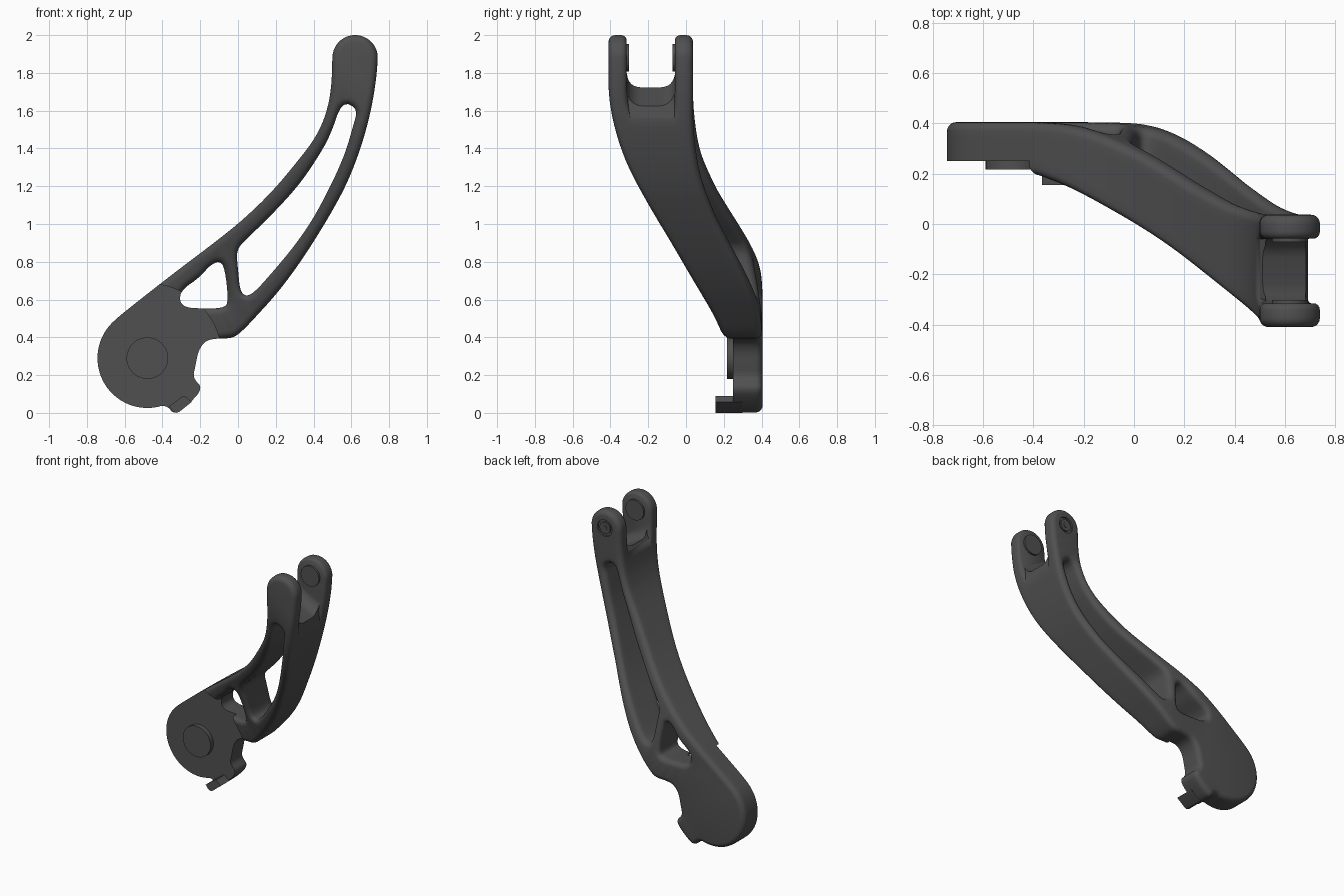
import bpy, bmesh
from math import sin, cos, pi, radians
from mathutils import Matrix, Vector

if "Cube" in bpy.data.objects:
    bpy.data.objects.remove(bpy.data.objects["Cube"])

T = 0.6       # working thickness before the body is swept to its final depth
R = 0.036     # edge rounding
LUG = 0.097   # fork lug thickness
SX, SZ = 0.614, 0.789   # direction along the arm
HUB = (-0.48, 0.29)
PIN = (0.62, 1.88)

dark = bpy.data.materials.new("dark_grey")
dark.diffuse_color = (.08, .08, .08, 1)
dark.use_nodes = True
dark.node_tree.nodes["Principled BSDF"].inputs["Base Color"].default_value = dark.diffuse_color


def arc(c, r, a0, a1, n):
    return [(c[0] + r * cos(radians(a0 + (a1 - a0) * i / n)),
             c[1] + r * sin(radians(a0 + (a1 - a0) * i / n))) for i in range(n + 1)]


def circle(c, r, n=40):
    return arc(c, r, 0, 360, n)[:-1]


def smooth(pts, times=2):
    # corner cutting on a closed loop
    for _ in range(times):
        out = []
        for i, a in enumerate(pts):
            b = pts[(i + 1) % len(pts)]
            out += [(a[0] * .75 + b[0] * .25, a[1] * .75 + b[1] * .25),
                    (a[0] * .25 + b[0] * .75, a[1] * .25 + b[1] * .75)]
        pts = out
    return pts


def oriented(pts, ccw):
    area = sum(a[0] * b[1] - b[0] * a[1] for a, b in zip(pts, pts[1:] + pts[:1]))
    return pts if (area > 0) == ccw else pts[::-1]


def curve_at(knots, s):
    # smooth interpolation through (position, value) knots
    if s <= knots[0][0]:
        return knots[0][1]
    if s >= knots[-1][0]:
        return knots[-1][1]
    i = max(k for k in range(len(knots) - 1) if knots[k][0] <= s)

    def slope(k):
        if k == len(knots) - 1:
            return 0
        a, b = knots[max(k - 1, 0)], knots[k + 1]
        return (b[1] - a[1]) / (b[0] - a[0])
    (x0, y0), (x1, y1) = knots[i], knots[i + 1]
    h = x1 - x0
    t = (s - x0) / h
    return (y0 * (2 * t**3 - 3 * t**2 + 1) + slope(i) * h * (t**3 - 2 * t**2 + t)
            + y1 * (3 * t**2 - 2 * t**3) + slope(i + 1) * h * (t**3 - t**2))


def make_object(name, bm):
    bmesh.ops.recalc_face_normals(bm, faces=bm.faces)
    me = bpy.data.meshes.new(name)
    bm.to_mesh(me)
    bm.free()
    me.materials.append(dark)
    ob = bpy.data.objects.new(name, me)
    bpy.context.collection.objects.link(ob)
    return ob


def prism(name, pts, y0, y1, m=Matrix()):
    bm = bmesh.new()
    a = [bm.verts.new(m @ Vector((x, y0, z))) for x, z in pts]
    b = [bm.verts.new(m @ Vector((x, y1, z))) for x, z in pts]
    bm.faces.new(a)
    bm.faces.new(b[::-1])
    for i in range(len(a)):
        j = (i + 1) % len(a)
        bm.faces.new((a[i], b[i], b[j], a[j]))
    return make_object(name, bm)


def finish(ob, angle=38):
    bpy.ops.object.select_all(action='DESELECT')
    ob.select_set(True)
    bpy.context.view_layer.objects.active = ob
    bpy.ops.object.shade_smooth_by_angle(angle=radians(angle))


# Front outline of the whole lever, and its two windows
outline = [(-.335, -.012), (-.255, .05), (-.185, .132), (-.24, .185), (-.225, .25),
           (-.21, .33), (-.17, .385), (-.1, .395), (-.03, .395), (.02, .43), (.1, .515),
           (.2, .625), (.3, .755), (.4, .905), (.5, 1.07), (.58, 1.22), (.65, 1.4),
           (.7, 1.58), (.73, 1.75)]
outline += arc(PIN, .121, 0, 180, 12)
outline += [(.495, 1.72), (.467, 1.58), (.41, 1.455), (.31, 1.325), (.18, 1.17), (.03, 1.025),
            (-.12, .905), (-.26, .8), (-.41, .685), (-.55, .575)]
outline += arc(HUB, .266, 130, 292, 11)
long_window = [(-.01, .865), (0, .76), (.01, .65), (.04, .615), (.09, .64), (.2, .765),
               (.3, .885), (.4, 1.03), (.5, 1.22), (.57, 1.38), (.61, 1.52), (.635, 1.61),
               (.55, 1.65), (.49, 1.47), (.412, 1.335), (.31, 1.19), (.16, 1.03), (.06, .935)]
small_window = [(-.31, .59), (-.3, .65), (-.2, .72), (-.15, .78), (-.1, .805), (-.07, .77),
                (-.05, .59), (-.075, .553), (-.22, .553), (-.28, .56)]
loops = [oriented(smooth(outline), True), oriented(smooth(long_window), False),
         oriented(smooth(small_window), False)]

# Depth of the front and back surfaces along the arm
front = [(.28, .2), (.44, .148), (.6, .08), (.9, -.062), (1.2, -.215), (1.42, -.32),
         (1.62, -.385), (1.8, -.41)]
back = [(.1, .405), (.3, .403), (.46, .39), (.62, .35), (.8, .283), (.95, .218),
        (1.1, .154), (1.33, .078), (1.55, .043), (1.75, .037)]

# Rings: (edge rounding inset, fork inset, depth), mirrored front to back
half = [(R * (1 - sin(a)), 0, R * (1 - cos(a))) for a in [pi / 2 * i / 5 for i in range(6)]]
r2 = .03
half += [(0, r2 * (1 - cos(a)), LUG - r2 + r2 * sin(a)) for a in [pi / 2 * i / 4 for i in range(5)]]
rings = half + [(a, b, T - y) for a, b, y in reversed(half)]

bm = bmesh.new()
caps = [[], []]
for loop in loops:
    n = len(loop)
    grid = []
    for base, fork, y in rings:
        row = []
        for i, (x, z) in enumerate(loop):
            p, q = Vector(loop[i - 1]), Vector(loop[(i + 1) % n])
            d = (q - p).normalized()
            w = min(max((z + .55 * (x - .5) - 1.67) / .08, 0), 1)
            k = base + fork * w * w * (3 - 2 * w)
            row.append(bm.verts.new((x - d.y * k, y, z + d.x * k)))
        grid.append(row)
    for a, b in zip(grid, grid[1:]):
        for i in range(n):
            j = (i + 1) % n
            bm.faces.new((a[i], b[i], b[j], a[j]))
    for side, row in ((0, grid[0]), (1, grid[-1])):
        caps[side] += [bm.edges.get((row[i], row[(i + 1) % n])) for i in range(n)]
for edges in caps:
    bmesh.ops.triangle_fill(bm, use_beauty=True, edges=edges)

# Slice across the arm, then sweep it to its curved depth
for i in range(32):
    s = .26 + i * .05
    bmesh.ops.bisect_plane(bm, geom=bm.verts[:] + bm.edges[:] + bm.faces[:], dist=1e-5,
                           plane_co=(SX * s, 0, SZ * s), plane_no=(SX, 0, SZ))
for v in bm.verts:
    s = v.co.x * SX + v.co.z * SZ
    v.co.y = curve_at(front, s) + v.co.y if v.co.y < T / 2 else curve_at(back, s) - (T - v.co.y)
body = make_object("lever_body", bm)

# Cutters: flat hub face, U-shaped fork slot, screw recess
e, up = Vector((.871, 0, -.492)), Vector((.492, 0, .871))
m = Matrix(((0, e.x, up.x, .615), (1, 0, 0, -.1865), (0, e.z, up.z, 1.665), (0, 0, 0, 1)))
slot = ([(.129, .6), (-.129, .6)] + arc((-.049, .08), .08, 180, 270, 8)
        + arc((.049, .08), .08, 270, 360, 8))
cutters = [prism("hub_face_cutter", circle(HUB, .395, 96), -.6, .25),
           prism("fork_slot_cutter", slot, -.4, .4, m),
           prism("screw_recess_cutter", circle(PIN, .058), .024, .2)]
bpy.context.view_layer.objects.active = body
for c in cutters:
    c.hide_render = True
    mod = body.modifiers.new(c.name, 'BOOLEAN')
    mod.operation = 'DIFFERENCE'
    mod.solver = 'EXACT'
    mod.object = c
    bpy.ops.object.modifier_apply(modifier=mod.name)
for c in cutters:
    bpy.data.objects.remove(c)
finish(body)

# Hub pivot, stop tab, fork pads and the screw with its socket
finish(prism("hub_pivot", circle(HUB, .11, 48), .217, .3))
tab = [(-.365, .035), (-.345, .008), (-.325, 0), (-.31, .006), (-.245, .058), (-.283, .09), (-.297, .086)]
finish(prism("stop_tab", tab, .155, .3))
for name, y0, y1 in (("front_pad", -.33, -.302), ("back_pad", -.072, -.04)):
    finish(prism(name, circle(PIN, .072), y0, y1))
finish(prism("screw_head", circle(PIN, .042), .015, .034))
finish(prism("screw_socket", circle(PIN, .018, 6), .03, .037))
